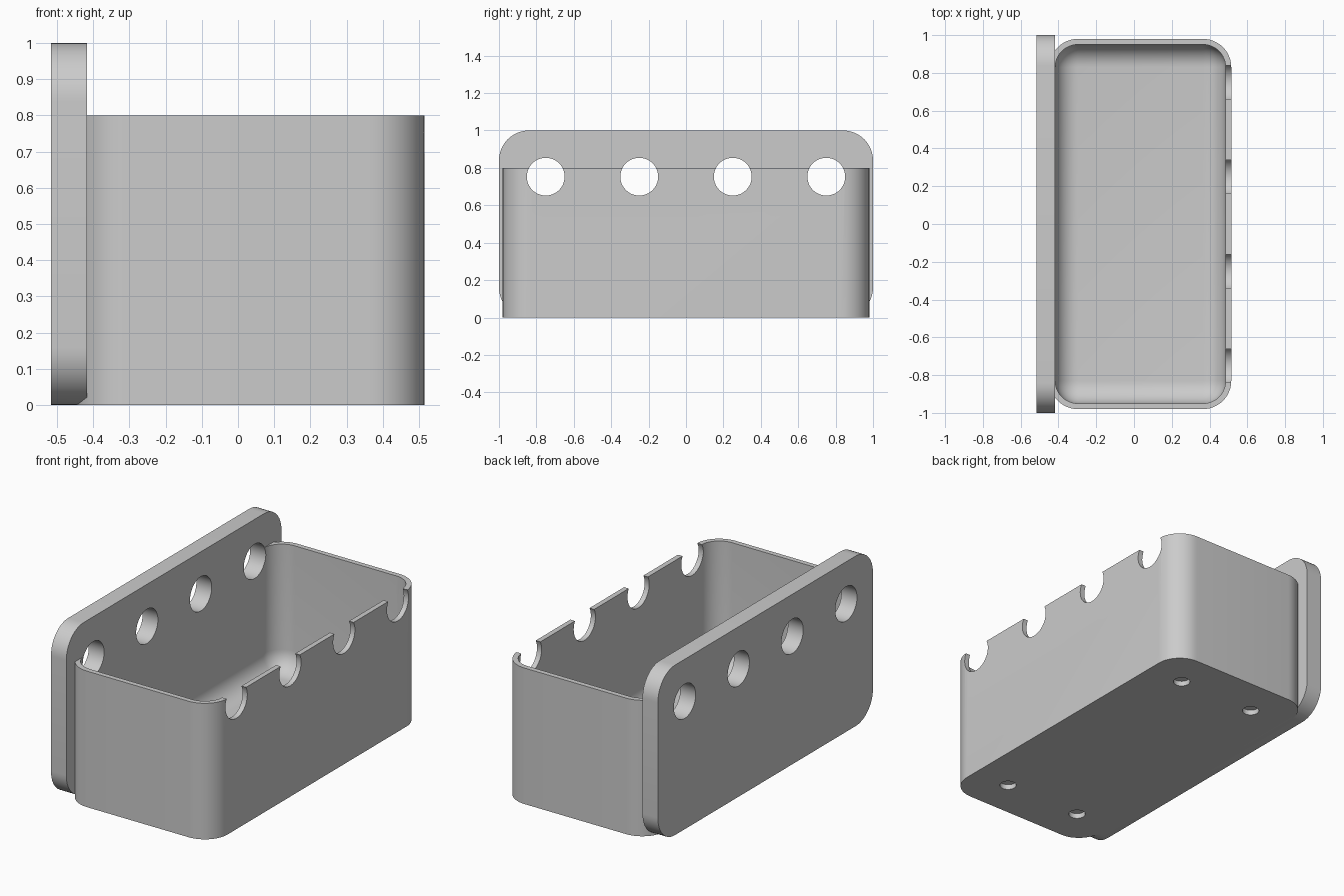
import bpy, bmesh, math
from mathutils import Matrix, Vector

default = bpy.data.objects.get("Cube")
if default:
    bpy.data.objects.remove(default, do_unlink=True)

grey = bpy.data.materials.new("plain grey")
grey.use_nodes = True
colour = (0.6, 0.6, 0.6, 1)
grey.diffuse_color = colour
grey.node_tree.nodes["Principled BSDF"].inputs["Base Color"].default_value = colour


def finish(name, bm):
    mesh = bpy.data.meshes.new(name)
    bm.to_mesh(mesh)
    bm.free()
    mesh.materials.append(grey)
    obj = bpy.data.objects.new(name, mesh)
    bpy.context.collection.objects.link(obj)
    return obj


def rounded_box(name, low, high, radius, rule):
    """Box between two corners, with the edges chosen by the rule rounded."""
    low, high = Vector(low), Vector(high)
    bm = bmesh.new()
    bmesh.ops.create_cube(bm, size=1)
    for v in bm.verts:
        v.co = Vector([(a + b) / 2 + c * (b - a) for a, b, c in zip(low, high, v.co)])
    edges = [e for e in bm.edges if rule(e.verts[0].co, e.verts[1].co)]
    bmesh.ops.bevel(bm, geom=edges, offset=radius, segments=12, profile=0.5, affect="EDGES")
    return finish(name, bm)


def add_cylinder(bm, centre, radius, depth, turn=Matrix()):
    bmesh.ops.create_cone(bm, cap_ends=True, segments=48, radius1=radius, radius2=radius,
                          depth=depth, matrix=Matrix.Translation(centre) @ turn)


def combine(target, other, operation):
    mod = target.modifiers.new(operation.title(), "BOOLEAN")
    mod.object, mod.operation, mod.solver = other, operation, "EXACT"
    bpy.context.view_layer.objects.active = target
    bpy.ops.object.modifier_apply(modifier=mod.name)
    bpy.data.objects.remove(other, do_unlink=True)


def upright(a, b):
    return abs(a.z - b.z) > 0.1


def along_x(a, b):
    return abs(a.x - b.x) > 0.05


def not_top(a, b):
    return min(a.z, b.z) < 0.5


wall, left, right, half = 0.03, -0.447, 0.515, 0.98
mid = (left + right) / 2

# Tray body and the taller mounting plate behind it
basket = rounded_box("basket", (left, -half, 0), (right, half, 0.8), 0.15, upright)
plate = rounded_box("mounting_plate", (-0.517, -1, 0), (left + wall, 1, 1), 0.16, along_x)
combine(basket, plate, "UNION")

# Hollow inside with a rounded floor
cavity = rounded_box("cavity_cutter", (left + wall, wall - half, 0.06),
                     (right - wall, half - wall, 0.95), 0.12, not_top)
combine(basket, cavity, "DIFFERENCE")

# Row of round holes through the plate and the opposite rim
bm = bmesh.new()
for y in (-0.75, -0.25, 0.25, 0.75):
    add_cylinder(bm, (0, y, 0.753), 0.101, 2, Matrix.Rotation(math.pi / 2, 4, "Y"))
combine(basket, finish("hole_cutter", bm), "DIFFERENCE")

# Shallow sockets underneath
bm = bmesh.new()
for x in (mid - 0.25, mid + 0.25):
    for y in (-0.75, 0.75):
        add_cylinder(bm, (x, y, 0), 0.046, 0.06)
combine(basket, finish("socket_cutter", bm), "DIFFERENCE")

# Smooth curves, crisp edges
bpy.ops.object.select_all(action="DESELECT")
basket.select_set(True)
bpy.context.view_layer.objects.active = basket
bpy.ops.object.shade_smooth_by_angle(angle=math.radians(30))
